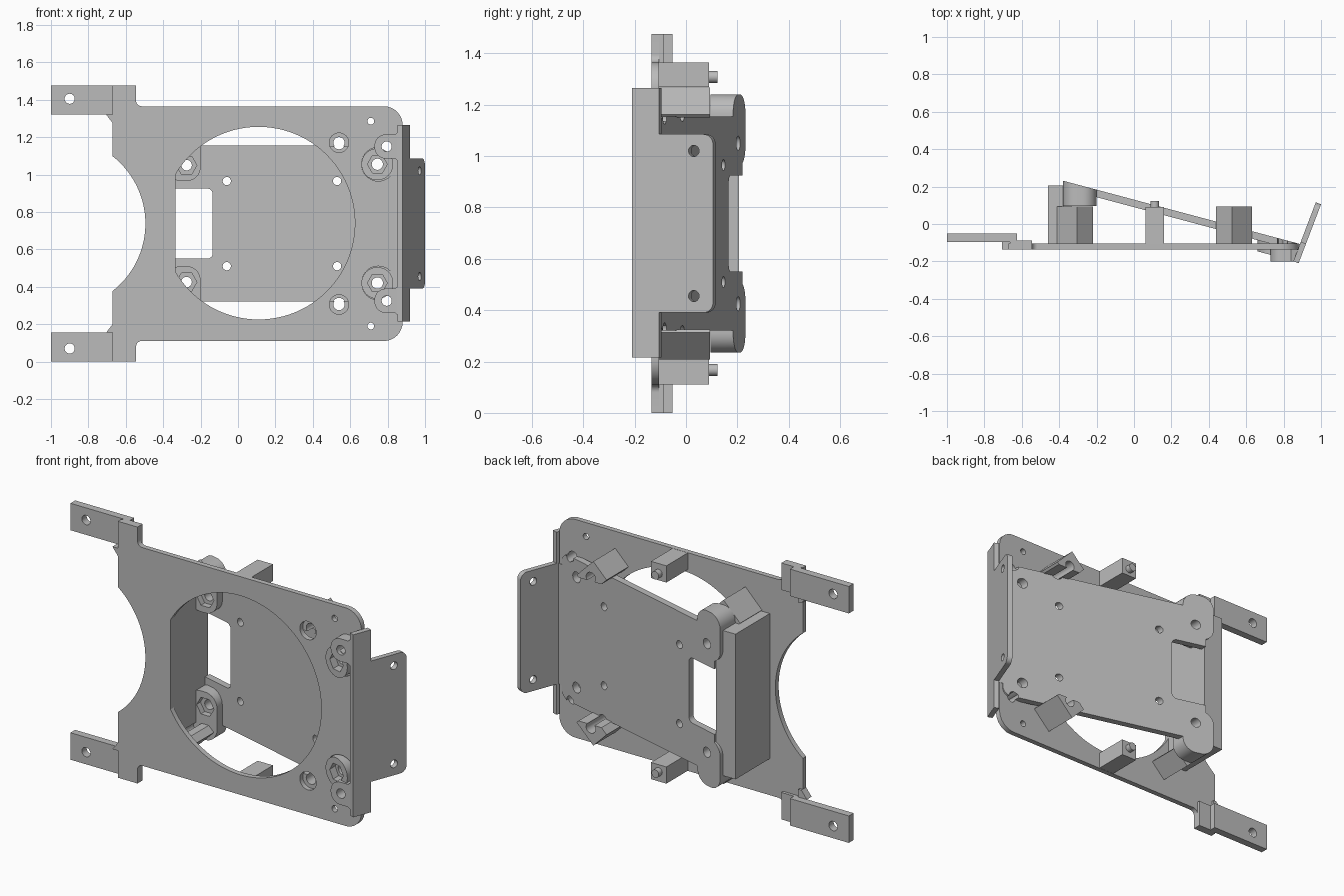
import bpy, bmesh, math
from mathutils import Vector

old = bpy.data.objects.get("Cube")
if old:
    bpy.data.objects.remove(old, do_unlink=True)

grey = bpy.data.materials.new("plain grey")
grey.use_nodes = True
colour = (0.5, 0.5, 0.5, 1)
grey.diffuse_color = colour
grey.node_tree.nodes["Principled BSDF"].inputs["Base Color"].default_value = colour

MID = 0.7375          # height of the mirror plane
FRONT, BACK = -0.135, -0.105
parts = []


def outline(corners):
    """Polygon from (x, z) or (x, z, radius) corners, rounding where asked."""
    pts = []
    n = len(corners)
    for i, c in enumerate(corners):
        p = Vector(c[:2])
        if len(c) < 3:
            pts.append(p)
            continue
        a = p + (Vector(corners[i - 1][:2]) - p).normalized() * c[2]
        b = p + (Vector(corners[(i + 1) % n][:2]) - p).normalized() * c[2]
        for k in range(9):
            t = k / 8
            w = [(1 - t) ** 2, 1.414 * t * (1 - t), t * t]
            pts.append((a * w[0] + p * w[1] + b * w[2]) / sum(w))
    return pts


def circle(x, z, r, n=40, turn=0.0):
    return [Vector((x + r * math.cos(turn + math.tau * i / n),
                    z + r * math.sin(turn + math.tau * i / n))) for i in range(n)]


def rect(x0, x1, z0, z1, r=None):
    cs = [(x0, z0), (x1, z0), (x1, z1), (x0, z1)]
    return outline([c + (r,) for c in cs] if r else cs)


def flip(pts):
    return [Vector((p.x, 2 * MID - p.y)) for p in reversed(pts)]


def prism(name, pts, y0, y1, keep=True):
    """Extrude an x-z outline from y0 to y1."""
    bm = bmesh.new()
    face = bm.faces.new([bm.verts.new((p.x, y0, p.y)) for p in pts])
    ext = bmesh.ops.extrude_face_region(bm, geom=[face])
    for v in ext["geom"]:
        if isinstance(v, bmesh.types.BMVert):
            v.co.y = y1
    bmesh.ops.recalc_face_normals(bm, faces=bm.faces)
    me = bpy.data.meshes.new(name)
    bm.to_mesh(me)
    bm.free()
    me.materials.append(grey)
    ob = bpy.data.objects.new(name, me)
    bpy.context.scene.collection.objects.link(ob)
    if keep:
        parts.append(ob)
    return ob


def cut(ob, pts, y0=-0.5, y1=0.5):
    """Subtract an extruded outline."""
    tool = prism("cutter", pts, y0, y1, keep=False)
    tool.hide_render = True
    mod = ob.modifiers.new("cut", "BOOLEAN")
    mod.operation, mod.solver, mod.object = "DIFFERENCE", "EXACT", tool
    dg = bpy.context.evaluated_depsgraph_get()
    me = bpy.data.meshes.new_from_object(ob.evaluated_get(dg))
    ob.modifiers.clear()
    ob.data = me
    bpy.data.objects.remove(tool, do_unlink=True)


def both(ob, pts, y0=-0.5, y1=0.5):
    cut(ob, pts, y0, y1)
    cut(ob, flip(pts), y0, y1)


def slope(x):
    return 0.22 - 0.267 * (x + 0.337)


def tilt(ob, only_back=False):
    """Lean a part (or just its back face) along the sloping board."""
    for v in ob.data.vertices:
        if not only_back or v.co.y > 0.1:
            v.co.y = slope(v.co.x) + (0 if only_back else v.co.y)


# Front plate with its big opening and scooped left edge
plate = prism("front_plate", outline([
    (-0.67, 0), (-0.545, 0), (-0.545, 0.11, 0.03), (0.88, 0.11, 0.1),
    (0.88, 1.365, 0.1), (-0.545, 1.365, 0.03), (-0.545, 1.475), (-0.67, 1.475)]),
    FRONT, BACK)
cut(plate, [Vector((max(p.x, -0.335), p.y)) for p in circle(0.11, 0.74, 0.515, 96)])
cut(plate, circle(-0.953, MID, 0.458, 96))
both(plate, circle(0.71, 1.285, 0.018))
both(plate, circle(0.54, 1.17, 0.052))
both(plate, circle(0.75, 1.055, 0.09))
both(plate, circle(0.795, 1.15, 0.027))

# Sloping board behind the plate
board = prism("sloping_board", rect(-0.335, 0.86, 0.32, 1.155, 0.05), -0.04, 0)
cut(board, rect(-0.4, -0.135, 0.55, 0.925, 0.03))
for x in (-0.06, 0.53):
    both(board, circle(x, 0.965, 0.022))
both(board, circle(0.54, 1.17, 0.035))
both(board, circle(0.745, 1.055, 0.06))
both(board, circle(0.795, 1.15, 0.027))
both(board, circle(-0.275, 1.05, 0.032))
tilt(board)
tilt(prism("bend_strip", rect(0.83, 0.895, 0.39, 1.085), -0.035, 0))

# Deep wall joining board and plate on the right-hand side
prism("side_wall", rect(-0.46, -0.335, 0.32, 1.155), -0.11, 0.207)

# Angled flange with a wide foot
flange = prism("angled_flange", outline([
    (0, 0.215), (0.112, 0.215), (0.112, 0.39), (0.337, 0.39, 0.04),
    (0.337, 1.085, 0.04), (0.112, 1.085), (0.112, 1.265), (0, 1.265)]), 0, 0.03)
both(flange, circle(0.257, 1.02, 0.022))
for v in flange.data.vertices:
    u, t = v.co.x, v.co.y
    v.co.x = 0.88 + 0.356 * u - 0.935 * t
    v.co.y = -0.21 + 0.935 * u + 0.356 * t

# Parts found at both the top and the bottom
for end, side in (("upper", lambda p: p), ("lower", flip)):
    # mounting arm and its stepped foot
    arm = prism(end + "_arm", side(rect(-1, -0.625, 1.32, 1.475)), -0.095, -0.052)
    cut(arm, side(circle(-0.9, 1.405, 0.027)))
    prism(end + "_arm_foot", side(rect(-0.663, -0.545, 1.32, 1.475)), -0.134, -0.088)
    prism(end + "_arm_fillet", side(outline(
        [(-0.705, 1.32), (-0.67, 1.275), (-0.65, 1.275), (-0.65, 1.32)])), FRONT, -0.092)

    # post with locating pin
    post = prism(end + "_post", side(rect(0.062, 0.16, 1.268, 1.364)), -0.11, 0.09)
    prism(end + "_post_pin", side(circle(0.111, 1.308, 0.023)), 0.08, 0.122)

    # diagonal screw blocks, set radially around the opening
    for label, s in (("left", 1), ("right", -1)):
        cx, cz = 0.11 + 0.425 * s, 1.172
        pts = []
        for a, b in ((-1, -1), (1, -1), (1, 1), (-1, 1)):
            r, t = a * 0.06, b * 0.075
            pts.append(Vector((cx + s * (r - t) * 0.707, cz + (r + t) * 0.707)))
        block = prism(f"{end}_{label}_screw_block", side(pts), -0.108, 0.094)
        cut(block, side(circle(0.11 + 0.43 * s, 1.17, 0.03)))
        cut(block, side(rect(-0.6, 0.9, 1.0, 1.15)))

    # nut ear at the high end of the board
    ear = prism(end + "_nut_ear", side(rect(-0.38, -0.2, 0.965, 1.24, 0.075)), 0.095, 0.2)
    tilt(ear, only_back=True)
    cut(ear, side(circle(-0.275, 1.05, 0.028)))
    cut(ear, side(circle(-0.275, 1.05, 0.055, 6)), 0.0, 0.13)

    # nut boss at the low end of the board
    boss = prism(end + "_nut_boss", side(circle(0.745, 1.055, 0.085)), -0.1, 0)
    cut(boss, side(circle(0.745, 1.055, 0.03)))
    cut(boss, side(circle(0.745, 1.055, 0.053, 6)), -0.2, -0.05)
    tilt(boss)

    # rounded tab tying the flange foot to the board
    tab = prism(end + "_flange_tab", side(outline([
        (0.73, 1.085, 0.06), (0.84, 1.085), (0.87, 1.06), (0.87, 1.24),
        (0.84, 1.215), (0.73, 1.215, 0.06)])), -0.2, -0.11)
    cut(tab, side(circle(0.795, 1.15, 0.027)))

# Smooth the round walls, keep the edges crisp
for ob in bpy.context.view_layer.objects:
    ob.select_set(ob in parts)
bpy.context.view_layer.objects.active = parts[0]
bpy.ops.object.shade_smooth_by_angle(angle=math.radians(30))
